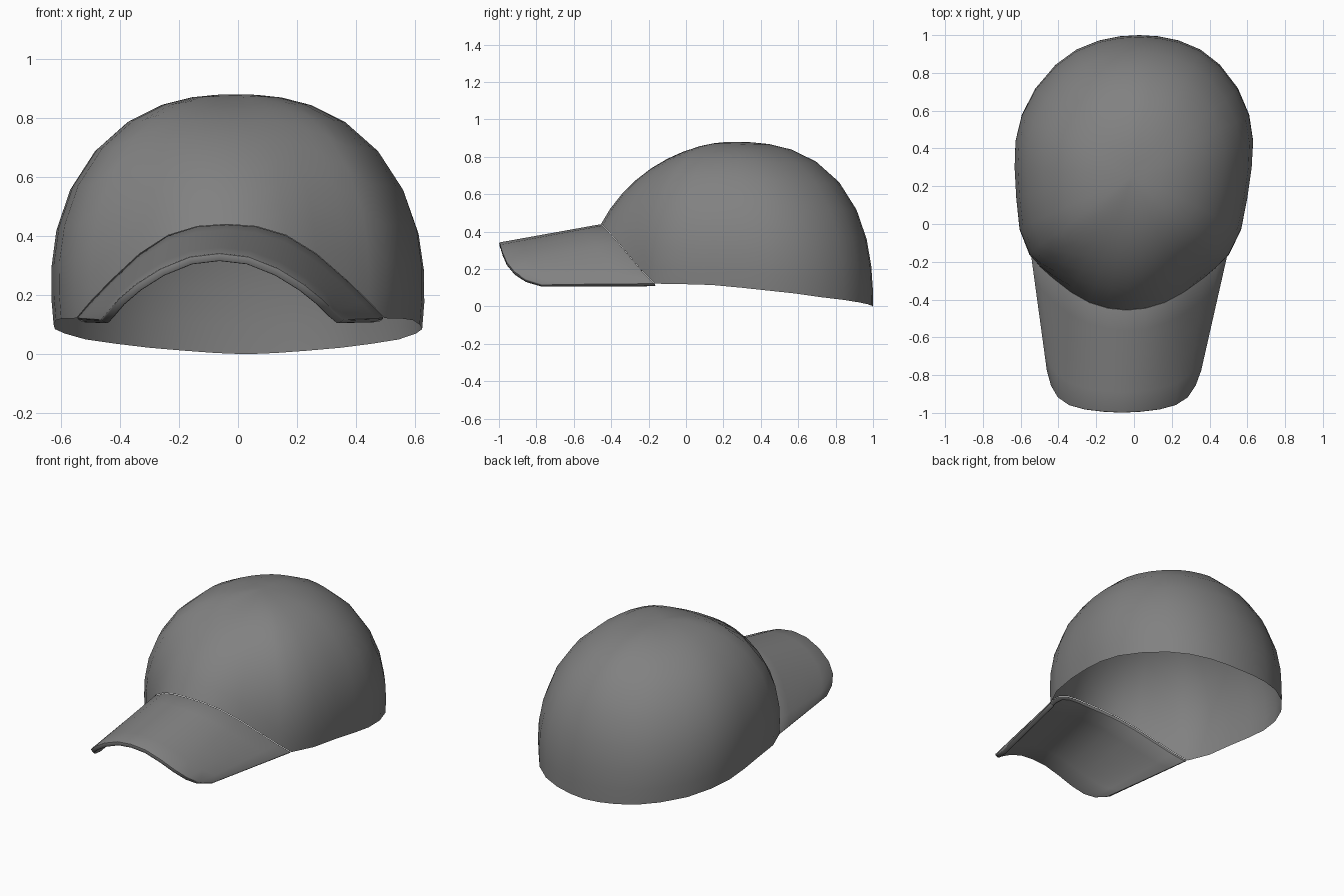
import bpy, bmesh
from math import atan2, sin
from mathutils import Vector

if "Cube" in bpy.data.objects:
    bpy.data.objects.remove(bpy.data.objects["Cube"])

# right half of the crown's lower rim, front centre to back centre
RIM = [(0, -.455, .44), (.1, -.445, .433), (.2, -.415, .403), (.3, -.36, .34),
       (.4, -.285, .25), (.47, -.225, .18), (.522, -.165, .122), (.58, -.03, .12),
       (.605, .14, .115), (.62, .30, .10), (.622, .44, .085), (.595, .58, .07),
       (.53, .72, .05), (.43, .845, .035), (.325, .925, .022), (.21, .972, .012),
       (.1, .994, .004), (0, 1, 0)]
# right half of the visor's free front edge, centre to corner
TIP = [(0, -1, .342), (.10, -.995, .33), (.20, -.983, .29), (.285, -.96, .237),
       (.345, -.92, .187), (.383, -.86, .145), (.412, -.77, .116)]
APEX = Vector((0, .26, .88))
LEVELS = 10

cloth = bpy.data.materials.new("dark_grey_cloth")
cloth.diffuse_color = (.22, .22, .22, 1)
cloth.use_nodes = True
cloth.node_tree.nodes["Principled BSDF"].inputs["Base Color"].default_value = cloth.diffuse_color


def mirrored(half, closed):
    right = [Vector(p) for p in half]
    inner = right[1:-1] if closed else right[1:]
    left = [Vector((-p.x, p.y, p.z)) for p in reversed(inner)]
    # open strips run from the left corner over the centre to the right corner
    return right + left if closed else left + right


def lean(p):
    # the whole cap twists very slightly towards the left at the front
    return Vector((p.x - .045 * (.4 - p.y), p.y, p.z))


def loft(name, rows, closed=False, cap=None):
    bm = bmesh.new()
    grid = [[bm.verts.new(lean(p)) for p in row] for row in rows]
    n = len(grid[0])
    for a, b in zip(grid, grid[1:]):
        for i in range(n if closed else n - 1):
            j = (i + 1) % n
            bm.faces.new((a[i], a[j], b[j], b[i]))
    if cap is not None:
        top = bm.verts.new(lean(cap))
        for i in range(n):
            bm.faces.new((grid[-1][i], grid[-1][(i + 1) % n], top))
    bmesh.ops.recalc_face_normals(bm, faces=bm.faces)
    if sum(f.normal.z for f in bm.faces) < 0:
        bmesh.ops.reverse_faces(bm, faces=bm.faces)
    me = bpy.data.meshes.new(name)
    bm.to_mesh(me)
    bm.free()
    me.materials.append(cloth)
    ob = bpy.data.objects.new(name, me)
    bpy.context.collection.objects.link(ob)
    bpy.ops.object.select_all(action='DESELECT')
    ob.select_set(True)
    bpy.context.view_layer.objects.active = ob
    return ob


# crown: superellipse meridians from the rim to the apex; the raised front
# of the rim starts part of the way up its meridian
def crown_point(r, f):
    t = min(1, max(0, (r.z - .12) / .32))
    n = 2.47 - .54 * t * t
    if r.y > APEX.y:
        n -= .17 * abs(sin(2 * atan2(r.x, r.y - APEX.y)))
    base = min(r.z, .11)
    v0 = (r.z - base) / (APEX.z - base)
    h0 = (1 - v0 ** n) ** (1 / n)
    start = v0 / (v0 + h0)
    w = start + (1 - start) * f
    d = ((1 - w) ** n + w ** n) ** (1 / n)
    k, v = (1 - w) / d / h0, w / d
    bulge = 1 + .14 * (v - v0) * (1 - v) * (1 - t)
    return Vector((r.x * k * bulge, APEX.y + (r.y - APEX.y) * k,
                   base + (APEX.z - base) * v))


rim = mirrored(RIM, True)
loft("crown", [[crown_point(r, k / LEVELS) for r in rim] for k in range(LEVELS)],
     closed=True, cap=APEX)
bpy.ops.object.shade_smooth_by_angle(angle=1.0)

# visor: straight loft from the front of the rim to the tip, with thickness
back = mirrored(RIM[:len(TIP)], False)
front = mirrored(TIP, False)
visor = loft("visor", [[b.lerp(f, k / 5) for b, f in zip(back, front)] for k in range(6)])
solid = visor.modifiers.new("thickness", 'SOLIDIFY')
solid.thickness = .028
solid.offset = -1
soft = visor.modifiers.new("soft_edge", 'BEVEL')
soft.width = .006
soft.segments = 2
soft.angle_limit = .9
for m in (solid, soft):
    bpy.ops.object.modifier_apply(modifier=m.name)
bpy.ops.object.shade_smooth_by_angle(angle=.7)
